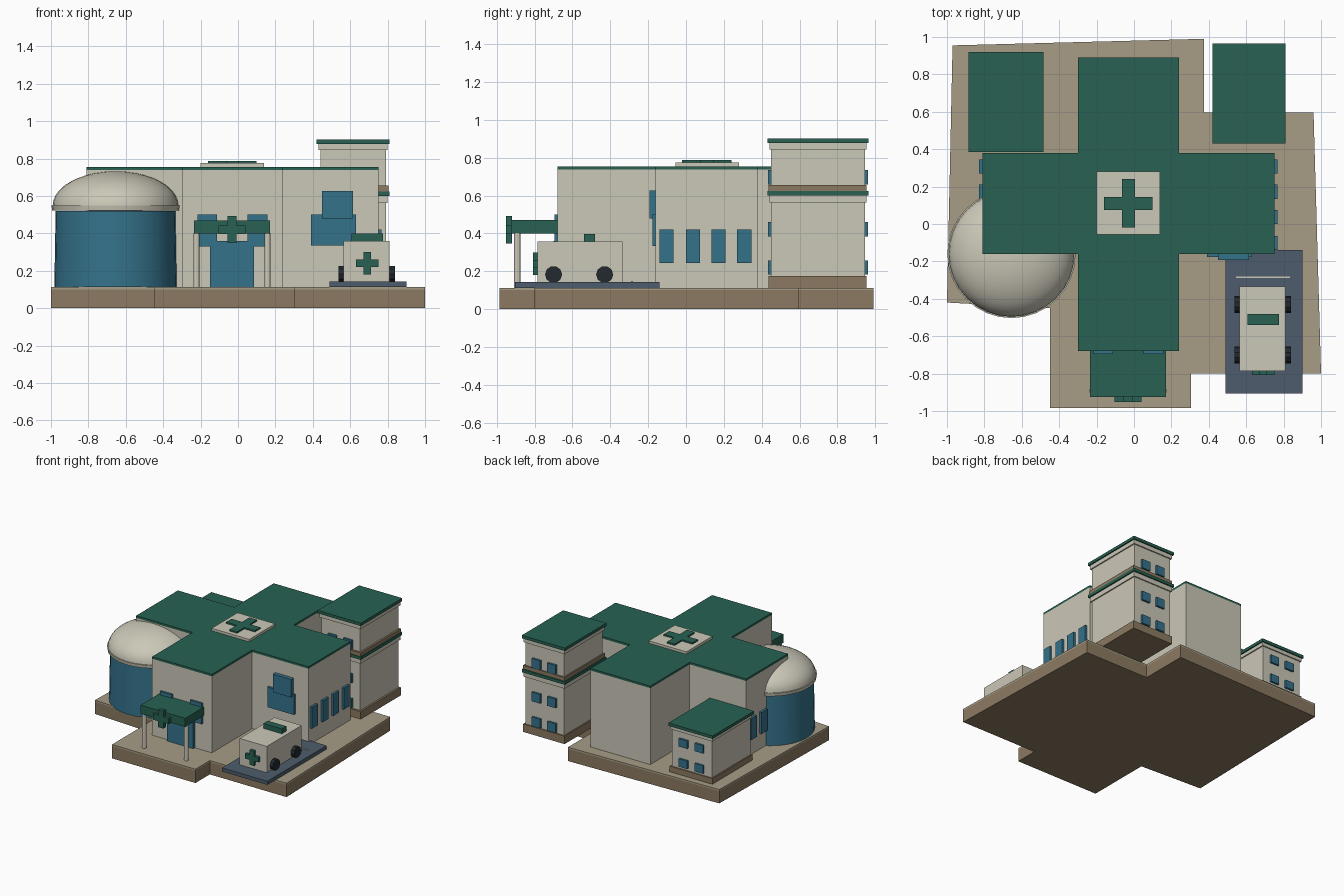
import bpy, bmesh, math
from mathutils import Matrix

if "Cube" in bpy.data.objects:
    bpy.data.objects.remove(bpy.data.objects["Cube"])

def mat(name, r, g, b):
    m = bpy.data.materials.new(name)
    m.diffuse_color = (r, g, b, 1)
    m.use_nodes = True
    m.node_tree.nodes["Principled BSDF"].inputs["Base Color"].default_value = m.diffuse_color
    return m

CREAM = mat("cream", .60, .58, .48)
GREEN = mat("green", .021, .12, .084)
BROWN = mat("brown", .26, .195, .12)
TAN = mat("tan", .39, .34, .24)
BLUE = mat("blue", .035, .17, .26)
SLATE = mat("slate", .075, .107, .15)
DARK = mat("dark", .017, .023, .03)

def finish(bm, name, m):
    bmesh.ops.recalc_face_normals(bm, faces=bm.faces)
    me = bpy.data.meshes.new(name)
    bm.to_mesh(me)
    bm.free()
    me.materials.append(m)
    o = bpy.data.objects.new(name, me)
    bpy.context.collection.objects.link(o)
    return o

def box(name, x0, x1, y0, y1, z0, z1, m):
    bm = bmesh.new()
    bmesh.ops.create_cube(bm, size=1)
    for v in bm.verts:
        v.co = ((x0 + x1) / 2 + v.co.x * (x1 - x0), (y0 + y1) / 2 + v.co.y * (y1 - y0),
                (z0 + z1) / 2 + v.co.z * (z1 - z0))
    return finish(bm, name, m)

def prism(name, pts, z0, z1, m, matrix=None):
    bm = bmesh.new()
    f = bm.faces.new([bm.verts.new((x, y, z0)) for x, y in pts])
    top = bmesh.ops.extrude_face_region(bm, geom=[f])["geom"]
    bmesh.ops.translate(bm, vec=(0, 0, z1 - z0),
                        verts=[g for g in top if isinstance(g, bmesh.types.BMVert)])
    if matrix:
        bm.transform(matrix)
    return finish(bm, name, m)

def cross_pts(x, y, a, w):
    p = [(w, a), (w, w), (a, w), (a, -w), (w, -w), (w, -a)]
    p += [(-i, -j) for i, j in p]
    return [(x + i, y + j) for i, j in p]

def front_cross(name, x, z, a, w, y0, y1):
    # upright cross facing the front
    prism(name, cross_pts(x, z, a, w), -y1, -y0, GREEN, Matrix.Rotation(math.pi / 2, 4, 'X'))

def cyl(name, r, depth, loc, m, axis='Z', n=12):
    rot = Matrix.Rotation(math.pi / 2, 4, 'Y') if axis == 'X' else Matrix()
    bm = bmesh.new()
    bmesh.ops.create_cone(bm, cap_ends=True, segments=n, radius1=r, radius2=r, depth=depth,
                          matrix=Matrix.Translation(loc) @ rot)
    return finish(bm, name, m)

def lathe(name, prof, cx, cy, m, n=32):
    bm = bmesh.new()
    vs = [bm.verts.new((r, 0, z)) for r, z in prof]
    es = [bm.edges.new(p) for p in zip(vs, vs[1:])]
    bmesh.ops.spin(bm, geom=vs + es, cent=(0, 0, 0), axis=(0, 0, 1), angle=2 * math.pi,
                   steps=n, use_duplicate=False)
    bmesh.ops.remove_doubles(bm, verts=bm.verts, dist=1e-4)
    bmesh.ops.translate(bm, verts=bm.verts, vec=(cx, cy, 0))
    o = finish(bm, name, m)
    bpy.context.view_layer.objects.active = o
    o.select_set(True)
    bpy.ops.object.shade_smooth_by_angle(angle=math.radians(35))
    o.select_set(False)
    return o

# ground slab with paving on top
SITE = [(-.97, .955), (.375, .99), (.375, .595), (.96, .595), (1, -.8), (.305, -.8),
        (.305, -.985), (-.45, -.985), (-.45, -.45), (-1, -.42)]
prism("ground_slab", SITE, 0, .10, BROWN)
prism("paving", SITE, .10, .113, TAN)

# main cross-shaped building
PLAN = [(-.30, -.68), (.24, -.68), (.24, -.16), (.75, -.16), (.75, .38), (.24, .38),
        (.24, .89), (-.30, .89), (-.30, .38), (-.81, .38), (-.81, -.16), (-.30, -.16)]
prism("main_walls", PLAN, .11, .738, CREAM)
prism("main_roof", PLAN, .738, .755, GREEN)
box("roof_pad", -.2, .14, -.055, .28, .755, .775, CREAM)
prism("roof_cross", cross_pts(-.03, .11, .13, .035), .775, .787, GREEN)

# windows on the two wing ends
for i, y in enumerate((-.14, 0, .135, .27)):
    box(f"right_window_{i}", .745, .768, y, y + .075, .245, .42, BLUE)
    box(f"left_window_{i}", -.83, -.805, y, y + .075, .245, .42, BLUE)
box("wing_window_low", .39, .63, -.177, -.155, .335, .50, BLUE)
box("wing_window_high", .45, .615, -.193, -.155, .48, .627, BLUE)

# entrance with canopy
box("entrance_door", -.15, .085, -.70, -.675, .113, .36, BLUE)
for i, x in enumerate((-.217, .052)):
    box(f"entrance_window_{i}", x, x + .106, -.695, -.675, .33, .50, BLUE)
box("canopy", -.235, .17, -.925, -.68, .40, .47, GREEN)
front_cross("canopy_cross", -.032, .42, .072, .023, -.952, -.92)
for i, x in enumerate((-.222, .158)):
    cyl(f"canopy_post_{i}", .017, .29, (x, -.892, .257), CREAM)

# domed rotunda
CX, CY = -.655, -.16
lathe("rotunda_wall", [(0, .113), (.327, .113), (.32, .52), (0, .52)], CX, CY, BLUE)
lathe("rotunda_rim", [(0, .52), (.338, .522), (.343, .55), (0, .55)], CX, CY, CREAM)
ARC = [math.radians(a) for a in range(0, 91, 9)]
lathe("rotunda_dome", [(.336 * math.cos(a), .548 + .184 * math.sin(a)) for a in ARC[:-1]]
      + [(0, .732)], CX, CY, CREAM)

def block(name, x0, x1, y0, y1, z0, z1, base, cornice, rows, win_h):
    # one tower block: plinth, walls, cornice, roof, windows front and back
    box(name + "_plinth", x0 + .01, x1 - .005, y0 + .005, y1 - .01, z0, z0 + base, BROWN)
    box(name + "_walls", x0 + .02, x1 - .02, y0 + .02, y1 - .02, z0 + base, z1 - .02, CREAM)
    box(name + "_cornice", x0 + .01, x1 - .01, y0 + .01, y1 - .01, z1 - .022 - cornice,
        z1 - .022, CREAM)
    box(name + "_roof", x0, x1, y0, y1, z1 - .024, z1, GREEN)
    w = x1 - x0
    for r, z in enumerate(rows):
        for c, t in enumerate((.32, .68)):
            xc = x0 + w * t
            box(f"{name}_back_window_{r}{c}", xc - .038, xc + .038, y1 - .025, y1 - .004,
                z, z + win_h, BLUE)
            box(f"{name}_front_window_{r}{c}", xc - .038, xc + .038, y0 + .004, y0 + .025,
                z, z + win_h, BLUE)

block("tower_lower", .42, .81, .43, .965, .11, .625, .065, .04, (.182, .385), .075)
block("tower_upper", .42, .81, .43, .965, .625, .902, .03, .035, (.66,), .075)
block("annex", -.885, -.485, .385, .92, .11, .515, .05, .03, (.18, .345), .065)

# parking bay and emergency vehicle
box("parking_bay", .49, .90, -.905, -.14, .113, .143, SLATE)
box("parking_stripe", .545, .835, -.29, -.28, .143, .15, CREAM)
box("vehicle_body", .565, .81, -.785, -.335, .143, .358, CREAM)
box("vehicle_light_bar", .607, .775, -.54, -.482, .358, .398, GREEN)
front_cross("vehicle_cross", .69, .24, .06, .02, -.808, -.78)
for i, y in enumerate((-.70, -.43)):
    for side, x in (("left", .557), ("right", .82)):
        cyl(f"wheel_{side}_{i}", .045, .04, (x, y, .183), DARK, 'X', 10)
